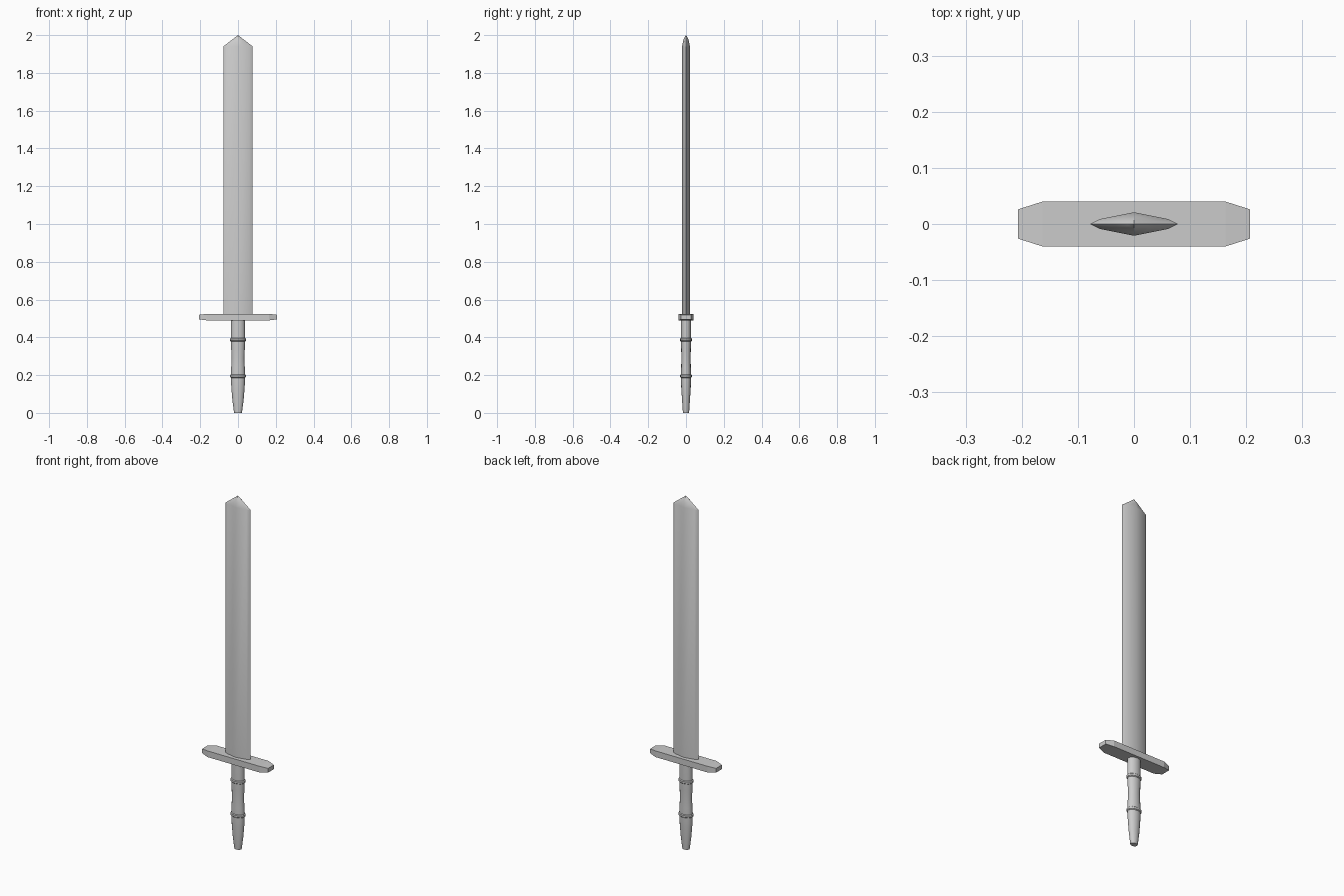
import bpy, bmesh, math

if "Cube" in bpy.data.objects:
    bpy.data.objects.remove(bpy.data.objects["Cube"])


def loft(name, rings, smooth=None):
    """Skin a stack of equal-length rings and cap both ends."""
    bm = bmesh.new()
    rows = [[bm.verts.new(p) for p in ring] for ring in rings]
    n = len(rows[0])
    for a, b in zip(rows, rows[1:]):
        for i in range(n):
            j = (i + 1) % n
            bm.faces.new((a[i], a[j], b[j], b[i]))
    bm.faces.new(rows[0])
    bm.faces.new(rows[-1])
    bmesh.ops.remove_doubles(bm, verts=bm.verts, dist=1e-5)
    bmesh.ops.recalc_face_normals(bm, faces=bm.faces)
    mesh = bpy.data.meshes.new(name)
    bm.to_mesh(mesh)
    bm.free()
    obj = bpy.data.objects.new(name, mesh)
    bpy.context.collection.objects.link(obj)
    if smooth:
        bpy.ops.object.select_all(action='DESELECT')
        obj.select_set(True)
        bpy.context.view_layer.objects.active = obj
        bpy.ops.object.shade_smooth_by_angle(angle=math.radians(smooth))
    return obj


def ellipse(rx, ry, z, n=16):
    return [(rx * math.cos(2 * math.pi * i / n), ry * math.sin(2 * math.pi * i / n), z)
            for i in range(n)]


# blade: flattened diamond section with bevelled edges, short wedge tip
section = [(.078, 0), (.06, .009), (0, .021), (-.06, .009),
           (-.078, 0), (-.06, -.009), (0, -.021), (.06, -.009)]
stations = [(.515, 1, 1), (1.94, 1, 1), (1.97, .5, .72), (1.99, .167, .35), (2.0, .002, .002)]
loft("blade", [[(x * sx, y * sy, z) for x, y in section] for z, sx, sy in stations], 30)

# crossguard: flat bar with tapered ends
guard = [(-.207, .026, .012), (-.163, .04, .0175), (.163, .04, .0175), (.207, .026, .012)]
loft("crossguard", [[(x, -w, .507 - h), (x, w, .507 - h), (x, w, .507 + h), (x, -w, .507 + h)]
                    for x, w, h in guard])

# grip: oval, waisted in the middle and tapering to the pommel end
grip = [(0, .020, .016), (.01, .022, .017), (.07, .030, .021), (.13, .035, .025),
        (.195, .038, .027), (.24, .036, .0255), (.29, .034, .0245), (.34, .036, .0255),
        (.385, .038, .027), (.495, .037, .027)]
loft("grip", [ellipse(rx, ry, z) for z, rx, ry in grip], 40)

# raised bands around the grip
for name, z0 in (("lower_band", .195), ("upper_band", .387)):
    loft(name, [ellipse(.038 + d, .027 + d, z0 + dz)
                for dz, d in ((-.009, 0), (-.005, .004), (.005, .004), (.009, 0))], 40)
